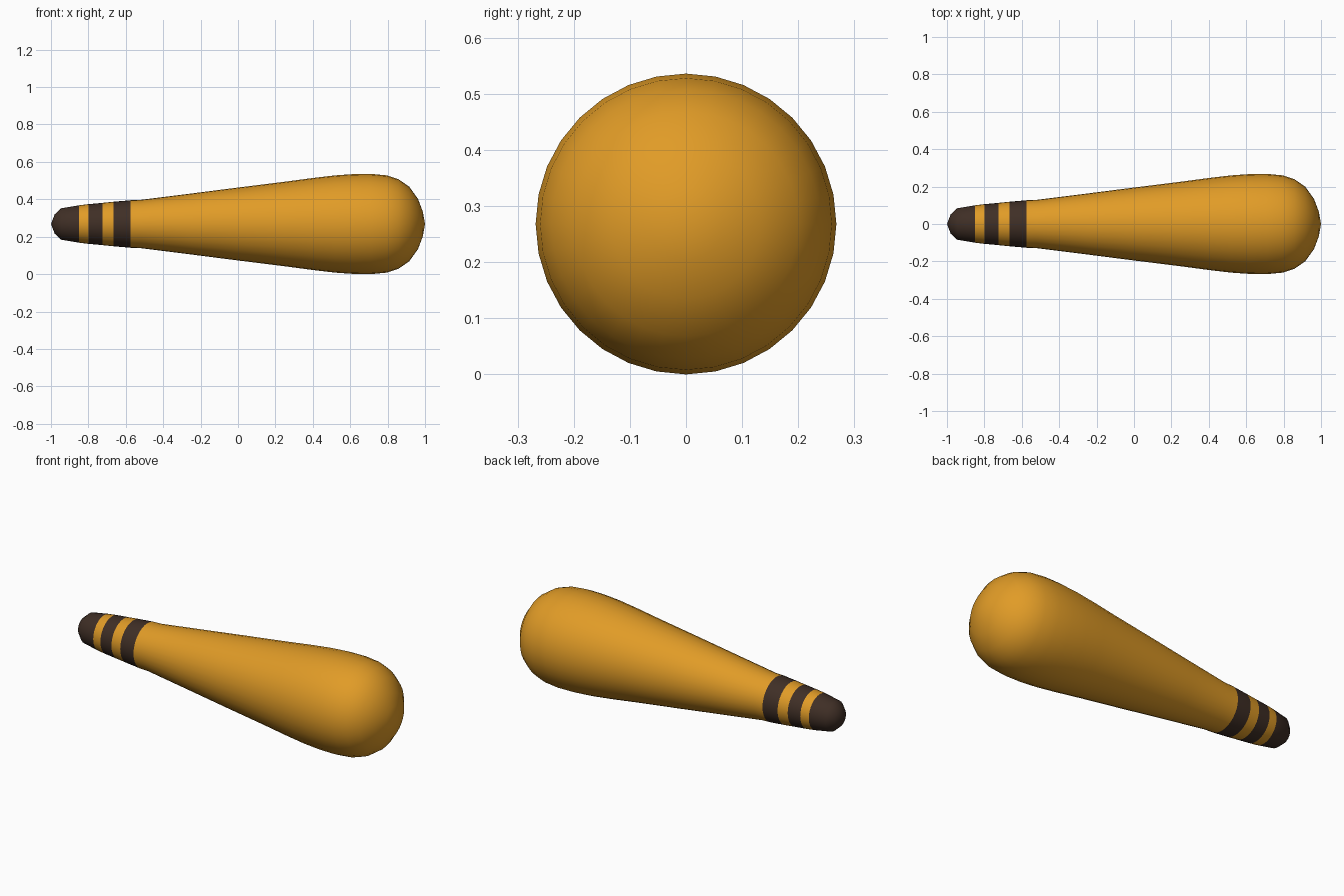
import bpy, bmesh, math

cube = bpy.data.objects.get("Cube")
if cube:
    bpy.data.objects.remove(cube, do_unlink=True)

SIDES = 32
AXIS_Z = 0.268


def material(name, color):
    mat = bpy.data.materials.new(name)
    mat.use_nodes = True
    mat.diffuse_color = color
    bsdf = mat.node_tree.nodes["Principled BSDF"]
    bsdf.inputs["Base Color"].default_value = color
    bsdf.inputs["Roughness"].default_value = 0.7
    return mat


orange = material("amber orange", (0.75, 0.33, 0.02, 1))
brown = material("dark brown", (0.05, 0.028, 0.019, 1))

# Profile along x: (position, radius), handle tip to rounded head
profile = [
    (-0.98, 0.052), (-0.945, 0.084), (-0.85, 0.1), (-0.8, 0.106),
    (-0.725, 0.113), (-0.665, 0.119), (-0.575, 0.127), (-0.52, 0.129),
    (-0.25, 0.163), (0, 0.195), (0.25, 0.226), (0.4, 0.246), (0.52, 0.26),
    (0.62, 0.267), (0.71, 0.268), (0.795, 0.26), (0.857, 0.24),
    (0.915, 0.2), (0.963, 0.133), (0.988, 0.066),
]
# Painted grip bands
bands = [(-1, -0.85), (-0.8, -0.725), (-0.665, -0.575)]

# Lathe the body around the x axis
bm = bmesh.new()
rings = []
for x, r in profile:
    angles = [math.tau * i / SIDES for i in range(SIDES)]
    rings.append([bm.verts.new((x, r * math.sin(a), AXIS_Z + r * math.cos(a))) for a in angles])
tip = bm.verts.new((-1, 0, AXIS_Z))
crown = bm.verts.new((1, 0, AXIS_Z))
for i in range(SIDES):
    j = (i + 1) % SIDES
    for a, b in zip(rings, rings[1:]):
        bm.faces.new((a[i], a[j], b[j], b[i]))
    bm.faces.new((tip, rings[0][j], rings[0][i]))
    bm.faces.new((crown, rings[-1][i], rings[-1][j]))
bmesh.ops.recalc_face_normals(bm, faces=bm.faces)

# Colour faces by position along the handle
for face in bm.faces:
    x = face.calc_center_median().x
    face.material_index = int(any(lo < x < hi for lo, hi in bands))
    face.smooth = True

mesh = bpy.data.meshes.new("club_body")
bm.to_mesh(mesh)
bm.free()
mesh.materials.append(orange)
mesh.materials.append(brown)
body = bpy.data.objects.new("club_body", mesh)
bpy.context.collection.objects.link(body)
